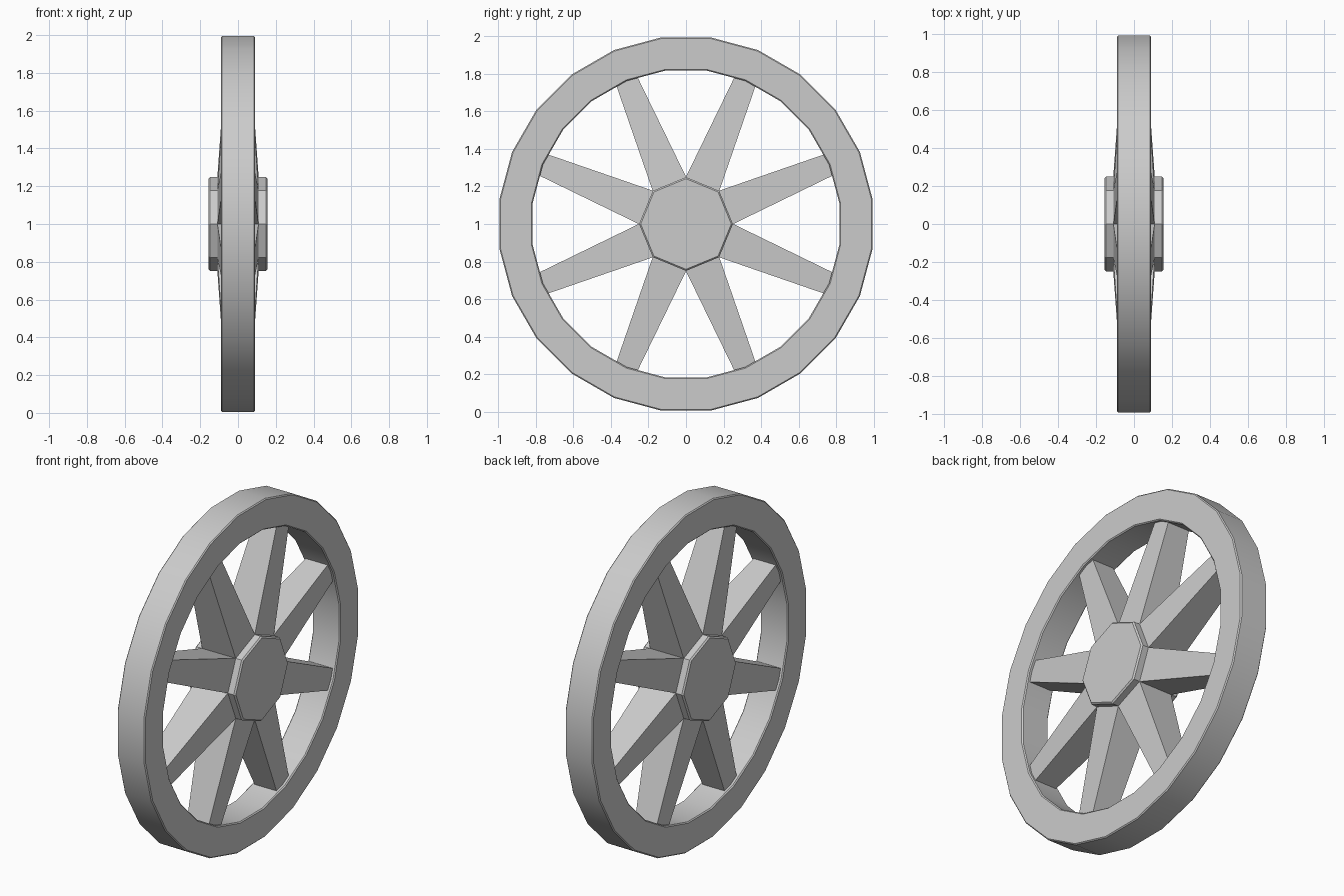
import bpy, bmesh
from math import sin, cos, pi, radians

if "Cube" in bpy.data.objects:
    bpy.data.objects.remove(bpy.data.objects["Cube"])

CENTRE = 1.0  # axle height


def make(name, bm, bevel=0.0, smooth=True):
    bmesh.ops.recalc_face_normals(bm, faces=bm.faces)
    mesh = bpy.data.meshes.new(name)
    bm.to_mesh(mesh)
    bm.free()
    ob = bpy.data.objects.new(name, mesh)
    ob.location.z = CENTRE
    bpy.context.collection.objects.link(ob)
    bpy.context.view_layer.objects.active = ob
    ob.select_set(True)
    if bevel:
        mod = ob.modifiers.new("soft_edges", 'BEVEL')
        mod.width = bevel
        mod.segments = 1
        mod.limit_method = 'ANGLE'
        mod.angle_limit = radians(50)
    if smooth:
        bpy.ops.object.shade_smooth_by_angle(angle=radians(30))
    ob.select_set(False)
    return ob


# Rim: rectangular section swept around the axle, flat side on top
SIDES = 24
bm = bmesh.new()
section = [(-0.09, 0.825), (0.09, 0.825), (0.09, 1.003), (-0.09, 1.003)]
rings = []
for i in range(SIDES):
    a = 2 * pi * (i + 0.5) / SIDES
    rings.append([bm.verts.new((x, r * sin(a), r * cos(a))) for x, r in section])
for i in range(SIDES):
    p, q = rings[i], rings[(i + 1) % SIDES]
    for k in range(4):
        bm.faces.new((p[k], p[(k + 1) % 4], q[(k + 1) % 4], q[k]))
make("rim", bm, bevel=0.006)

# Hub: octagonal prism with a corner on top
bm = bmesh.new()
ends = [[bm.verts.new((x, 0.25 * sin(i * pi / 4), 0.25 * cos(i * pi / 4)))
         for i in range(8)] for x in (-0.155, 0.155)]
for i in range(8):
    j = (i + 1) % 8
    bm.faces.new((ends[0][i], ends[0][j], ends[1][j], ends[1][i]))
for e in ends:
    bm.faces.new(e)
make("hub", bm, bevel=0.008, smooth=False)


# Spokes: tapered bars leaving each hub side
def spoke(index):
    a = radians(22.5 + 45 * index)
    bm = bmesh.new()
    loops = []
    for r, half_w, half_t in ((0.22, 0.097, 0.11), (0.835, 0.06, 0.07)):
        loop = []
        for sx, sw in ((-1, -1), (1, -1), (1, 1), (-1, 1)):
            w = sw * half_w
            loop.append(bm.verts.new((sx * half_t,
                                      r * sin(a) + w * cos(a),
                                      r * cos(a) - w * sin(a))))
        loops.append(loop)
    for k in range(4):
        m = (k + 1) % 4
        bm.faces.new((loops[0][k], loops[0][m], loops[1][m], loops[1][k]))
    for loop in loops:
        bm.faces.new(loop)
    make(f"spoke_{index + 1}", bm, smooth=False)


for n in range(8):
    spoke(n)
